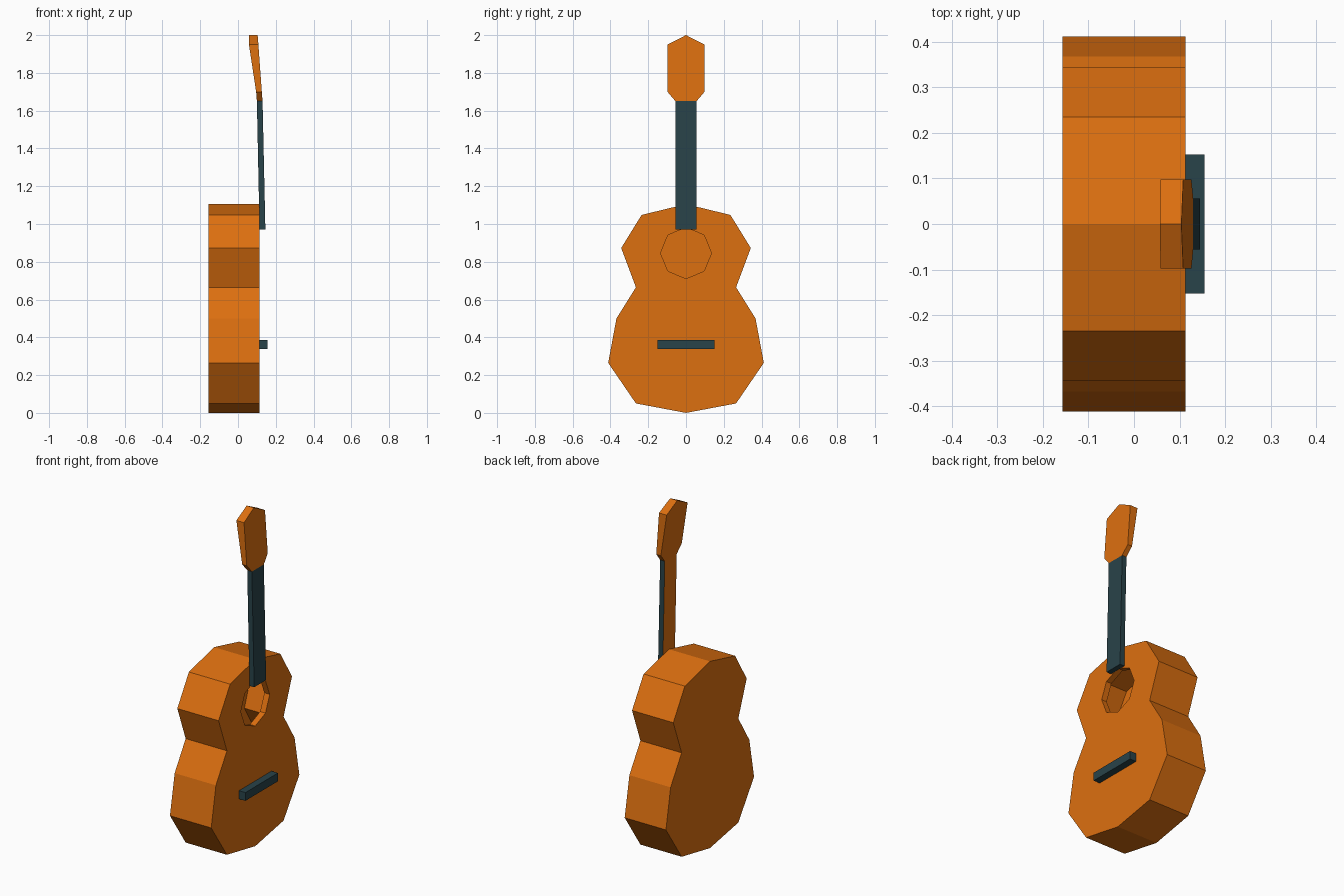
import bpy, bmesh, math

if "Cube" in bpy.data.objects:
    bpy.data.objects.remove(bpy.data.objects["Cube"])


def material(name, colour):
    m = bpy.data.materials.new(name)
    m.diffuse_color = (*colour, 1)
    m.use_nodes = True
    m.node_tree.nodes["Principled BSDF"].inputs["Base Color"].default_value = m.diffuse_color
    return m


WOOD = material("orange wood", (0.72, 0.16, 0.005))
DARK = material("dark slate", (0.022, 0.056, 0.067))


def mirrored(half):
    """Close a half outline of (y, z) points by mirroring it across y = 0."""
    return half + [(-y, z) for y, z in reversed(half) if y > 0]


def slab(name, outline, back, front, *mats):
    """Extrude a (y, z) outline between the depths back(z) and front(z) along x."""
    bm = bmesh.new()
    rear = [bm.verts.new((back(z), y, z)) for y, z in outline]
    fore = [bm.verts.new((front(z), y, z)) for y, z in outline]
    bm.faces.new(rear[::-1])
    bm.faces.new(fore)
    n = len(outline)
    for i in range(n):
        j = (i + 1) % n
        bm.faces.new((rear[i], rear[j], fore[j], fore[i]))
    bmesh.ops.recalc_face_normals(bm, faces=bm.faces)
    me = bpy.data.meshes.new(name)
    bm.to_mesh(me)
    bm.free()
    for m in mats:
        me.materials.append(m)
    ob = bpy.data.objects.new(name, me)
    bpy.context.collection.objects.link(ob)
    return ob


def flat(x):
    return lambda z: x


def ramp(*points):
    """Piecewise linear depth through (z, x) points."""
    def depth(z):
        for (z0, x0), (z1, x1) in zip(points, points[1:]):
            if z <= z1:
                break
        return x0 + (x1 - x0) * (z - z0) / (z1 - z0)
    return depth


def cut(target, cutter):
    mod = target.modifiers.new("cut", 'BOOLEAN')
    mod.operation = 'DIFFERENCE'
    mod.solver = 'EXACT'
    mod.object = cutter
    bpy.context.view_layer.objects.active = target
    bpy.ops.object.modifier_apply(modifier=mod.name)
    bpy.data.objects.remove(cutter)


# Hollow body with octagonal sound hole
shape = mirrored([(0, 0), (0.265, 0.05), (0.412, 0.265), (0.368, 0.5),
                  (0.265, 0.665), (0.343, 0.873), (0.235, 1.048), (0, 1.105)])
body = slab("body", shape, flat(-0.157), flat(0.113), WOOD)
inner = [(y * 0.91, 0.58 + (z - 0.58) * 0.94) for y, z in shape]
cut(body, slab("cavity_cutter", inner, flat(-0.127), flat(0.078), WOOD))
ring = [(0.135 * math.sin(a * math.pi / 4), 0.846 + 0.135 * math.cos(a * math.pi / 4))
        for a in range(8)]
cut(body, slab("sound_hole_cutter", ring, flat(0.0), flat(0.2), WOOD))

# Bridge
slab("bridge", mirrored([(0.152, 0.337), (0.152, 0.386)]), flat(0.112), flat(0.155), DARK)

# Neck, leaning slightly back, with a wooden rear face
neck = slab("neck", mirrored([(0.056, 0.97), (0.056, 1.65)]),
            ramp((0.97, 0.114), (1.65, 0.1)), ramp((0.97, 0.145), (1.65, 0.13)), DARK, WOOD)
for face in neck.data.polygons:
    if face.normal.x < -0.7:
        face.material_index = 1

# Headstock, tilted back from the neck
slab("headstock", mirrored([(0.056, 1.65), (0.098, 1.7), (0.098, 1.95), (0, 2.0)]),
     ramp((1.65, 0.1), (1.7, 0.096), (1.95, 0.058), (2.0, 0.057)),
     ramp((1.65, 0.13), (1.7, 0.126), (1.95, 0.108), (2.0, 0.104)), WOOD)
